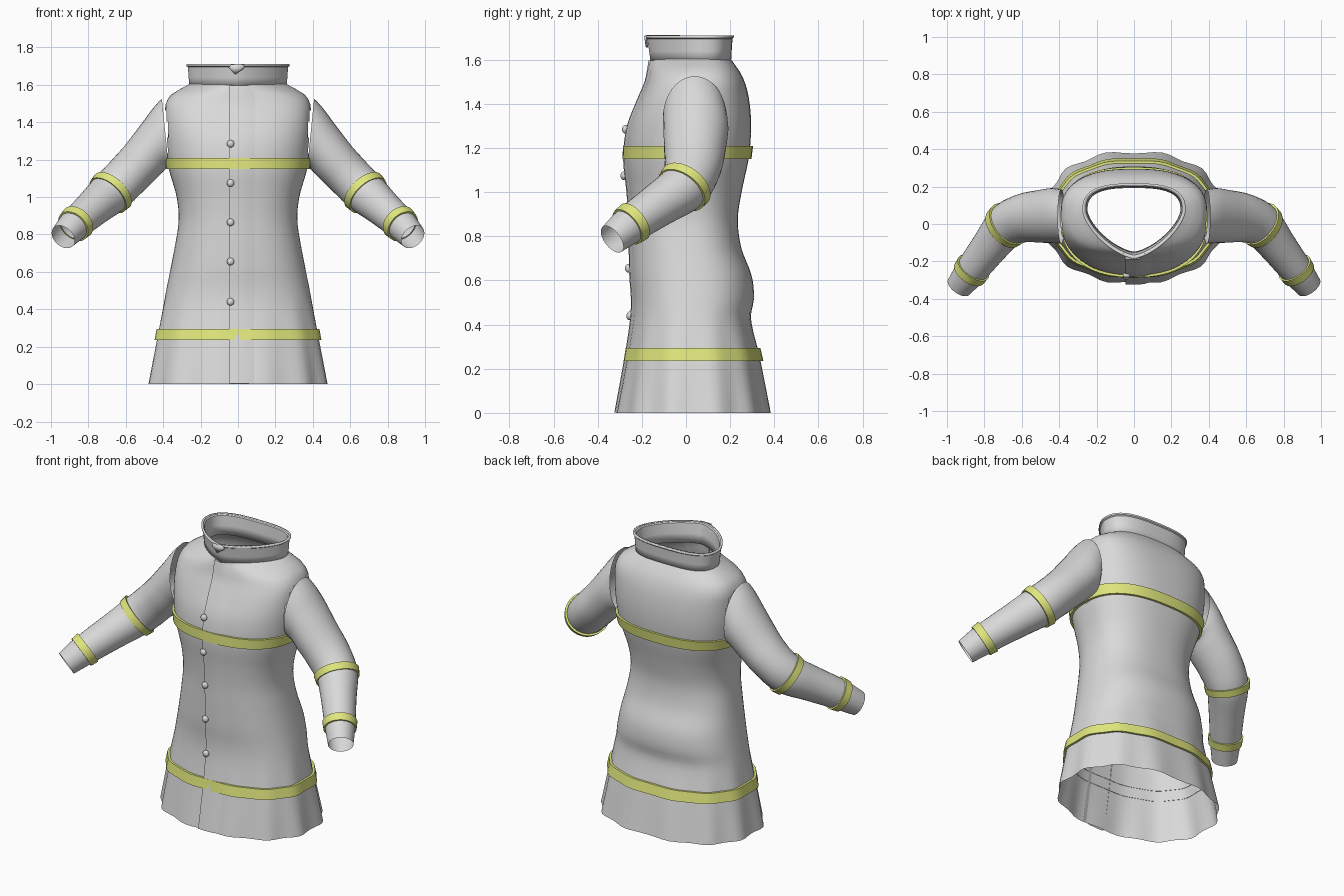
import bpy, bmesh, math
from mathutils import Vector

if "Cube" in bpy.data.objects:
    bpy.data.objects.remove(bpy.data.objects["Cube"])

SEG = 72


def material(name, rgb):
    m = bpy.data.materials.new(name)
    m.diffuse_color = (*rgb, 1)
    m.use_nodes = True
    m.node_tree.nodes["Principled BSDF"].inputs["Base Color"].default_value = m.diffuse_color
    return m


GREY = material("grey cloth", (0.7, 0.7, 0.7))
YELLOW = material("reflective yellow", (0.8, 0.85, 0.22))

# Torso sections: z, half width, front y, back y, widest y, front power, back power
TORSO = [
    (0.00, .480, -.315, .385, .03, 2.2, 2.3),
    (0.26, .432, -.268, .335, .03, 2.3, 2.3),
    (0.43, .398, -.243, .295, .03, 2.3, 2.4),
    (0.52, .380, -.240, .308, .03, 2.3, 2.4),
    (0.62, .360, -.247, .298, .03, 2.3, 2.4),
    (0.75, .335, -.250, .250, .02, 2.3, 2.4),
    (0.88, .317, -.252, .235, .01, 2.3, 2.4),
    (1.00, .328, -.260, .252, .01, 2.3, 2.4),
    (1.16, .372, -.275, .285, .02, 2.3, 2.5),
    (1.30, .390, -.258, .295, .03, 2.4, 2.6),
    (1.42, .393, -.212, .286, .04, 2.6, 2.7),
    (1.50, .386, -.178, .266, .05, 2.5, 2.8),
    (1.55, .355, -.167, .242, .06, 2.2, 2.7),
    (1.58, .305, -.163, .220, .07, 1.8, 2.6),
    (1.605, .258, -.158, .202, .07, 1.5, 2.6),
]


def section(z):
    """Smoothly interpolated torso section at height z."""
    n = len(TORSO)
    i = max(0, min(n - 2, sum(1 for r in TORSO if r[0] <= z) - 1))
    a, b = TORSO[i], TORSO[i + 1]
    p, q = TORSO[max(i - 1, 0)], TORSO[min(i + 2, n - 1)]
    h = b[0] - a[0]
    t = (z - a[0]) / h
    out = []
    for k in range(1, 7):
        ma = (b[k] - p[k]) / (b[0] - p[0]) * h
        mb = (q[k] - a[k]) / (q[0] - a[0]) * h
        out.append((2*t**3 - 3*t*t + 1) * a[k] + (t**3 - 2*t*t + t) * ma
                   + (3*t*t - 2*t**3) * b[k] + (t**3 - t*t) * mb)
    return out


def outline(z, sec, off=0.0, wave=0.0):
    """Closed rounded outline with separate front and back curvature."""
    hw, yf, yb, yc, nf, nb = sec
    ring = []
    for k in range(SEG):
        a = 2 * math.pi * k / SEG
        c, s = math.cos(a), math.sin(a)
        e = 2 / (nb if s > 0 else nf)
        w = 1 - wave * math.cos(12 * (a - math.pi / 2))
        depth = (yb - yc if s > 0 else yc - yf) + off
        ring.append(Vector((math.copysign(abs(c)**e, c) * (hw + off) * w,
                            yc + math.copysign(abs(s)**e, s) * depth * w, z)))
    return ring


def torso_ring(z, off=0.0):
    return outline(z, section(z), off, 0.022 * max(0, 1 - z / 0.5))


def front_y(x, z):
    """Front surface of the torso at x, z."""
    hw, yf, yb, yc, nf, nb = section(z)
    c = (abs(x) / hw) ** (nf / 2)
    return yc - (yc - yf) * math.sqrt(1 - c * c) ** (2 / nf)


def make(name, bm, mat, angle=35):
    bmesh.ops.recalc_face_normals(bm, faces=bm.faces[:])
    me = bpy.data.meshes.new(name)
    bm.to_mesh(me)
    bm.free()
    me.materials.append(mat)
    for p in me.polygons:
        p.use_smooth = True
    me.set_sharp_from_angle(angle=math.radians(angle))
    ob = bpy.data.objects.new(name, me)
    bpy.context.collection.objects.link(ob)
    return ob


def loft(rings, closed=True):
    bm = bmesh.new()
    rows = [[bm.verts.new(p) for p in r] for r in rings]
    n = len(rows[0])
    for a, b in zip(rows, rows[1:]):
        for k in range(n if closed else n - 1):
            j = (k + 1) % n
            bm.faces.new((a[k], a[j], b[j], b[k]))
    return bm


# Coat body, open at hem, neck and armholes
levels = [1.605 * i / 56 for i in range(57)]
bm = loft([torso_ring(z) for z in levels])
holes = []
for f in bm.faces:
    c = f.calc_center_median()
    if abs(c.x) > .34 and ((c.y - .04) / .115)**2 + ((c.z - 1.335) / .16)**2 < 1:
        holes.append(f)
bmesh.ops.delete(bm, geom=holes, context='FACES')
make("coat_body", bm, GREY)

# Standing collar with a slight lip
COLLAR = [(1.585, .260, -.160, .204), (1.64, .264, -.167, .207),
          (1.695, .268, -.176, .211), (1.70, .275, -.184, .216),
          (1.71, .276, -.186, .217)]
collar = make("collar", loft([outline(z, (hw, yf, yb, .07, 1.5, 2.8))
                              for z, hw, yf, yb in COLLAR]), GREY)
mod = collar.modifiers.new("thickness", 'SOLIDIFY')
mod.thickness = 0.012
mod.offset = -1

# Collar tab folded over the front
bm = bmesh.new()
tab = [(-.05, -.182, 1.69), (-.015, -.182, 1.655), (.035, -.186, 1.69),
       (.03, -.19, 1.708), (-.04, -.19, 1.708)]
bm.faces.new([bm.verts.new(p) for p in tab])
tab_ob = make("collar_tab", bm, GREY)
tab_ob.modifiers.new("thickness", 'SOLIDIFY').thickness = 0.009

# Overlapping front flap, with its raised edge on one side
rows = []
for i in range(50):
    z = 0.002 + 1.595 * i / 49
    rows.append([Vector((x, front_y(x, z) - o, z)) for x, o in
                 ((-.045, -.004), (-.045, .010), (0, .010), (.05, .008), (.11, -.003))])
make("front_flap", loft(rows, closed=False), GREY)

# Buttons down the flap
for i, z in enumerate((1.285, 1.075, .865, .655, .44)):
    bm = bmesh.new()
    bmesh.ops.create_uvsphere(bm, u_segments=16, v_segments=8, radius=0.02)
    for v in bm.verts:
        v.co = Vector((v.co.x - .04, v.co.y * .75 + front_y(-.04, z) - .014, v.co.z + z))
    make(f"button_{i + 1}", bm, GREY)

# Reflective bands around chest and hem
for name, z0, z1 in (("chest_band", 1.15, 1.21), ("hem_band", .235, .295)):
    make(name, loft([torso_ring(z, o) for z, o in
                     ((z0, -.002), (z0, .013), (z1, .013), (z1, -.002))]), YELLOW)

# Sleeve sections: centre, direction, tall radius, deep radius
SLEEVE = [
    ((.388, .040, 1.335), (1, 0, -.10), .192, .145),
    ((.440, .045, 1.285), (1, 0, -.45), .143, .147),
    ((.510, .040, 1.200), (.75, -.05, -.66), .124, .140),
    ((.595, .030, 1.110), (.70, -.20, -.70), .118, .130),
    ((.683, -.010, 1.022), (.57, -.48, -.60), .115, .117),
    ((.770, -.120, .945), (.50, -.69, -.50), .100, .100),
    ((.870, -.250, .855), (.50, -.69, -.52), .086, .086),
    ((.935, -.335, .787), (.50, -.69, -.52), .071, .071),
]


def sleeve_ring(t, side, off=0.0, shift=0.0):
    """Ring at section parameter t; side mirrors, shift slides along the arm."""
    i = min(int(t), len(SLEEVE) - 2)
    f = t - i
    vals = []
    flat = [list(c) + list(d) + [a, b] for c, d, a, b in SLEEVE]
    p, a, b, q = (flat[max(0, min(len(flat) - 1, i + k))] for k in (-1, 0, 1, 2))
    for w, x, y, z in zip(p, a, b, q):
        vals.append(x + .5 * f * (y - w + f * (2*w - 5*x + 4*y - z + f * (3*(x - y) + z - w))))
    n = Vector(vals[3:6]).normalized()
    c = Vector(vals[:3]) + n * shift
    v = n.cross(Vector((0, 0, 1))).normalized()
    u = v.cross(n)
    ring = []
    for k in range(32):
        g = 2 * math.pi * k / 32
        r = c + u * math.cos(g) * (vals[6] + off) + v * math.sin(g) * (vals[7] + off)
        ring.append(Vector((r.x * side, r.y, r.z)))
    return ring


# Sleeves, each with an elbow band and a cuff band
for label, side in (("left", 1), ("right", -1)):
    last = len(SLEEVE) - 1
    make(f"{label}_sleeve", loft([sleeve_ring(last * i / 28, side) for i in range(29)]), GREY)
    for part, t, w in (("elbow_band", 4, .021), ("cuff_band", 6, .023)):
        make(f"{label}_{part}", loft([sleeve_ring(t, side, o, s) for s, o in
             ((-w, -.004), (-w, .012), (w, .007), (w, -.008))]), YELLOW)
